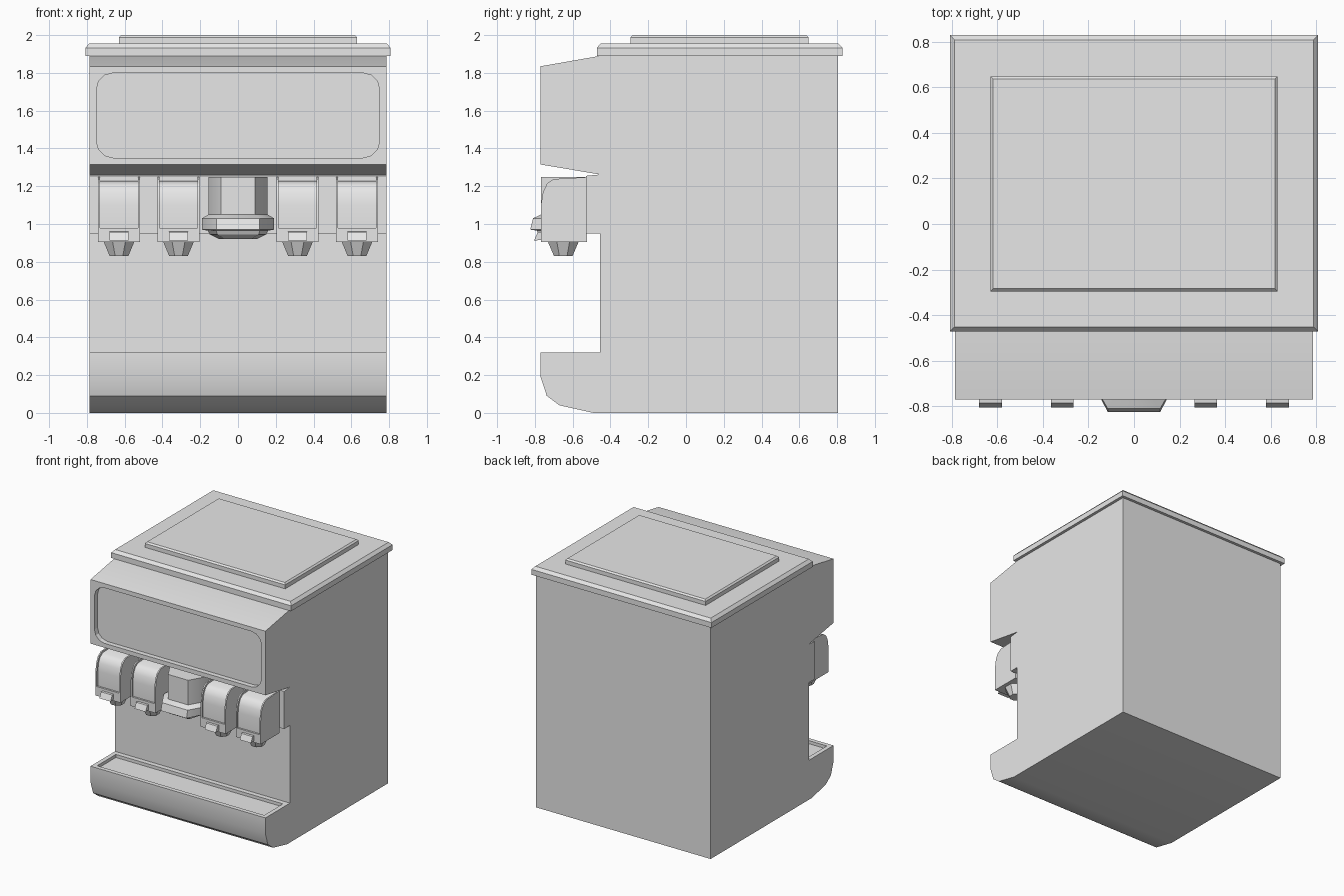
import bpy, bmesh, math
from mathutils import Matrix

if "Cube" in bpy.data.objects:
    bpy.data.objects.remove(bpy.data.objects["Cube"], do_unlink=True)

GREY = (0.8, 0.8, 0.8, 1)
mat = bpy.data.materials.new("light grey")
mat.use_nodes = True
mat.diffuse_color = GREY
mat.node_tree.nodes["Principled BSDF"].inputs["Base Color"].default_value = GREY


def finish(name, bm, smooth=True):
    bmesh.ops.recalc_face_normals(bm, faces=bm.faces)
    me = bpy.data.meshes.new(name)
    bm.to_mesh(me)
    bm.free()
    me.materials.append(mat)
    ob = bpy.data.objects.new(name, me)
    bpy.context.collection.objects.link(ob)
    if smooth:
        bpy.ops.object.select_all(action='DESELECT')
        ob.select_set(True)
        bpy.context.view_layer.objects.active = ob
        bpy.ops.object.shade_smooth_by_angle(angle=math.radians(30))
    return ob


def loft(bm, rings):
    """Skin a stack of matching vertex rings and cap both ends."""
    loops = [[bm.verts.new(p) for p in r] for r in rings]
    n = len(loops[0])
    for a, b in zip(loops, loops[1:]):
        for i in range(n):
            j = (i + 1) % n
            bm.faces.new((a[i], a[j], b[j], b[i]))
    bm.faces.new(loops[0])
    bm.faces.new(loops[-1])


def extrude_x(bm, profile, x0, x1):
    """Extrude a (y, z) profile along x."""
    loft(bm, [[(x, y, z) for y, z in profile] for x in (x0, x1)])


def rect(x, y0, y1, z):
    return [(-x, y0, z), (x, y0, z), (x, y1, z), (-x, y1, z)]


def cut(target, name, bm):
    """Subtract a hidden helper and apply the result."""
    cutter = finish(name, bm, False)
    cutter.hide_render = True
    mod = target.modifiers.new("cut", 'BOOLEAN')
    mod.object, mod.operation, mod.solver = cutter, 'DIFFERENCE', 'EXACT'
    bpy.ops.object.select_all(action='DESELECT')
    target.select_set(True)
    bpy.context.view_layer.objects.active = target
    bpy.ops.object.modifier_apply(modifier=mod.name)
    bpy.data.objects.remove(cutter, do_unlink=True)


# Cabinet: side profile with overhanging head, valve rail, alcove and curved base
bm = bmesh.new()
extrude_x(bm, [(0.805, 0), (0.805, 1.89), (-0.455, 1.89), (-0.77, 1.835),
               (-0.77, 1.315), (-0.455, 1.262), (-0.53, 1.255), (-0.53, 0.95),
               (-0.455, 0.95), (-0.455, 0.32), (-0.77, 0.32), (-0.77, 0.19),
               (-0.737, 0.09), (-0.67, 0.04), (-0.49, 0)], -0.785, 0.785)
cabinet = finish("cabinet", bm)

# Recessed front sign with rounded corners
sign = []
for cx, cz, start in ((0.66, 1.71, 0), (-0.66, 1.71, 90), (-0.66, 1.44, 180), (0.66, 1.44, 270)):
    for k in range(4):
        a = math.radians(start + 30 * k)
        sign.append((cx + 0.09 * math.cos(a), cz + 0.09 * math.sin(a)))
bm = bmesh.new()
loft(bm, [[(x, y, z) for x, z in sign] for y in (-0.9, -0.73)])
cut(cabinet, "sign_cutter", bm)

# Shallow drip tray recess in the base
bm = bmesh.new()
loft(bm, [rect(0.75, -0.735, -0.495, z) for z in (0.295, 0.4)])
cut(cabinet, "tray_cutter", bm)

# Lid and raised top panel, both with chamfered upper edges
bm = bmesh.new()
loft(bm, [rect(0.808, -0.472, 0.828, 1.89), rect(0.808, -0.472, 0.828, 1.933),
          rect(0.787, -0.451, 0.807, 1.956)])
finish("lid", bm)
bm = bmesh.new()
loft(bm, [rect(0.63, -0.295, 0.648, 1.95), rect(0.63, -0.295, 0.648, 1.988),
          rect(0.618, -0.283, 0.636, 2.0)])
finish("top_panel", bm)

# Four dispensing valves
CHEEK = [(-0.525, 0.905), (-0.525, 1.248), (-0.70, 1.238), (-0.735, 1.215),
         (-0.757, 1.17), (-0.768, 1.10), (-0.768, 0.905)]
CORE = [(-0.525, 0.905), (-0.525, 1.234), (-0.69, 1.224), (-0.722, 1.203),
        (-0.743, 1.163), (-0.753, 1.10), (-0.753, 0.98), (-0.768, 0.98), (-0.768, 0.905)]
LEVER = [(-0.76, 0.96), (-0.785, 0.957), (-0.805, 0.912), (-0.76, 0.917)]
for i, cx in enumerate((-0.63, -0.315, 0.315, 0.63), 1):
    bm = bmesh.new()
    extrude_x(bm, CORE, cx - 0.101, cx + 0.101)
    for s in (-1, 1):
        extrude_x(bm, CHEEK, cx + s * 0.101, cx + s * 0.112)
    finish(f"valve_body_{i}", bm)

    bm = bmesh.new()
    extrude_x(bm, LEVER, cx - 0.05, cx + 0.05)
    finish(f"valve_lever_{i}", bm)

    bm = bmesh.new()
    bmesh.ops.create_cone(bm, cap_ends=True, segments=8, radius1=0.053, radius2=0.09, depth=0.08,
                          matrix=Matrix.Translation((cx, -0.65, 0.87))
                          @ Matrix.Rotation(math.radians(22.5), 4, 'Z'))
    finish(f"valve_nozzle_{i}", bm)


# Central chute: faceted column flaring into a skirt
def facet_ring(front, side, y_front, y_side, z):
    return [(-front, y_front, z), (front, y_front, z), (side, y_side, z),
            (side, -0.525, z), (-side, -0.525, z), (-side, y_side, z)]


bm = bmesh.new()
loft(bm, [facet_ring(*r) for r in (
    (0.09, 0.157, -0.768, -0.65, 1.25),
    (0.09, 0.157, -0.768, -0.65, 1.05),
    (0.115, 0.19, -0.81, -0.68, 1.03),
    (0.115, 0.19, -0.825, -0.68, 0.97),
    (0.115, 0.16, -0.79, -0.66, 0.965),
    (0.11, 0.15, -0.78, -0.65, 0.945),
    (0.07, 0.10, -0.74, -0.63, 0.92))])
finish("center_chute", bm)
